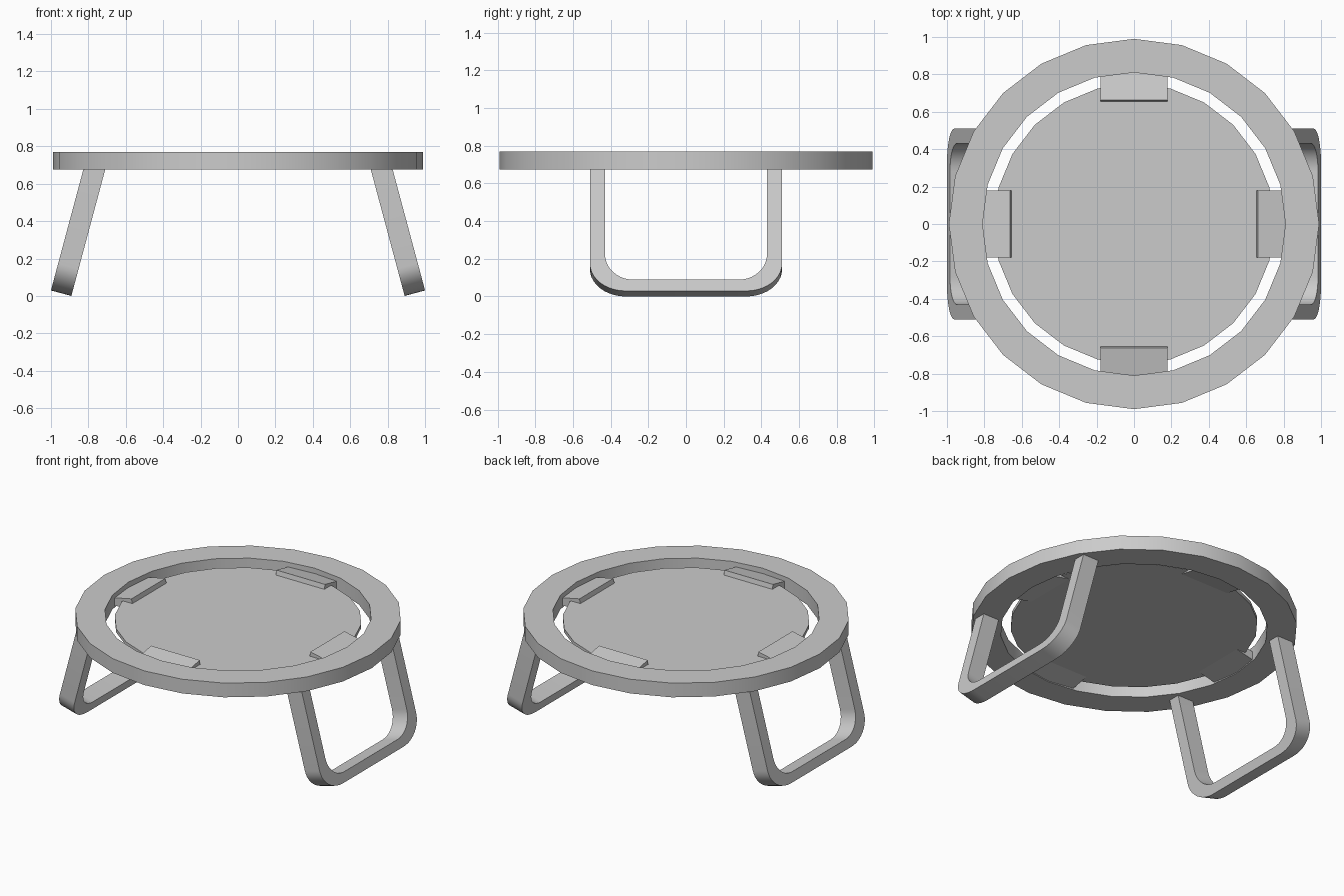
import bpy, bmesh
from math import sin, cos, pi, radians
from mathutils import Matrix, Vector

cube = bpy.data.objects.get("Cube")
if cube:
    bpy.data.objects.remove(cube, do_unlink=True)

grey = bpy.data.materials.new("plain grey")
grey.use_nodes = True
colour = (0.6, 0.6, 0.6, 1)
grey.diffuse_color = colour
grey.node_tree.nodes["Principled BSDF"].inputs["Base Color"].default_value = colour

SIDES = 24
TILT = radians(15)


def finish(bm, name, smooth=True):
    bmesh.ops.recalc_face_normals(bm, faces=bm.faces)
    mesh = bpy.data.meshes.new(name)
    bm.to_mesh(mesh)
    bm.free()
    mesh.materials.append(grey)
    obj = bpy.data.objects.new(name, mesh)
    bpy.context.collection.objects.link(obj)
    if smooth:
        bpy.ops.object.select_all(action="DESELECT")
        obj.select_set(True)
        bpy.context.view_layer.objects.active = obj
        bpy.ops.object.shade_smooth_by_angle(angle=radians(35))
    return obj


def loft(bm, loops, closed):
    """Bridge matching vertex loops; closed joins each loop's ends."""
    rows = [[bm.verts.new(p) for p in loop] for loop in loops]
    n = len(rows[0])
    for a, b in zip(rows, rows[1:] + rows[:1]):
        for i in range(n if closed else n - 1):
            j = (i + 1) % n
            bm.faces.new((a[i], a[j], b[j], b[i]))
    if not closed:
        for end in (0, -1):
            bm.faces.new([row[end] for row in rows])


def circle(r, z):
    return [(r * cos(2 * pi * i / SIDES), r * sin(2 * pi * i / SIDES), z)
            for i in range(SIDES)]


# Outer ring with a rectangular section
bm = bmesh.new()
loft(bm, [circle(0.99, 0.675), circle(0.99, 0.77),
          circle(0.81, 0.77), circle(0.81, 0.675)], True)
finish(bm, "outer_ring")

# Thin centre disc, separated from the ring by a gap
bm = bmesh.new()
bmesh.ops.create_cone(bm, cap_ends=True, segments=SIDES, radius1=0.75,
                      radius2=0.75, depth=0.025,
                      matrix=Matrix.Translation((0, 0, 0.7225)))
finish(bm, "centre_disc")

# Four tilted tabs joining disc and ring
for k, side in enumerate(("left", "back", "right", "front")):
    bm = bmesh.new()
    bmesh.ops.create_cube(bm, size=1, matrix=(
        Matrix.Rotation(k * pi / 2, 4, "Z")
        @ Matrix.Translation((0.735, 0, 0.7225))
        @ Matrix.Rotation(radians(12), 4, "Y")
        @ Matrix.Diagonal((0.16, 0.36, 0.054, 1))))
    finish(bm, side + "_tab", False)


# Leg outline: half-width, bottom height, corner radii across and up
def u_path(half, bottom, ry, rs, top=0.73, steps=10):
    corner = [(half - ry + ry * cos(t), bottom + rs - rs * sin(t))
              for t in (i * pi / 2 / steps for i in range(steps + 1))]
    right = [(half, top)] + corner
    return right + [(-y, s) for y, s in reversed(right)]


# Splayed U-shaped legs
for sx, side in ((1, "left"), (-1, "right")):
    up = Vector((-sx * sin(TILT), 0, cos(TILT)))
    out = Vector((sx * cos(TILT), 0, sin(TILT)))
    foot = Vector((sx * 0.891, 0, 0))

    def place(path, depth):
        return [foot + up * s + out * depth + Vector((0, y, 0)) for y, s in path]

    outer = u_path(0.51, 0, 0.19, 0.15)
    inner = u_path(0.43, 0.062, 0.15, 0.14)
    bm = bmesh.new()
    loft(bm, [place(outer, 0), place(outer, 0.113),
              place(inner, 0.113), place(inner, 0)], False)
    finish(bm, side + "_leg")
